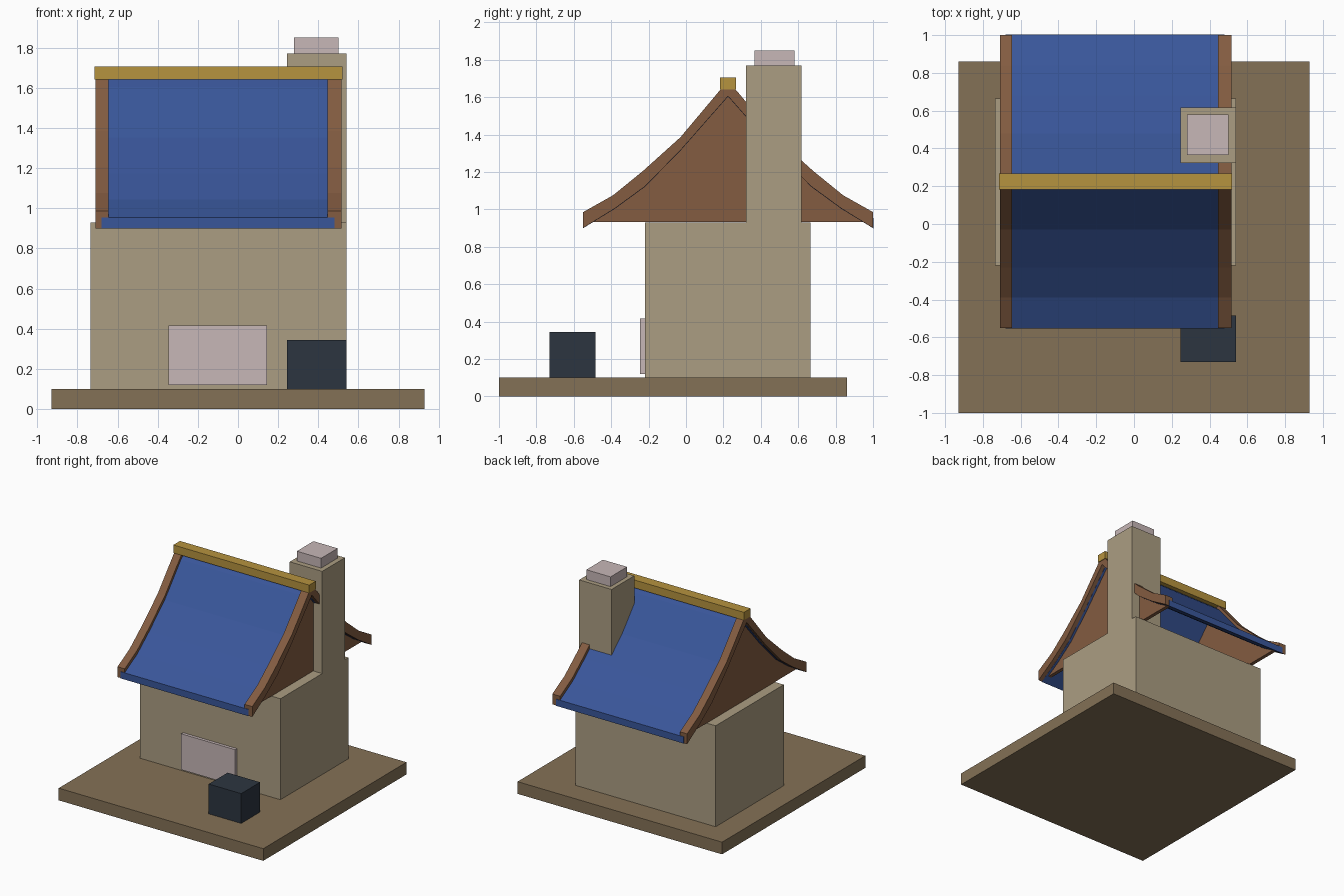
import bpy
import bmesh

cube = bpy.data.objects.get("Cube")
if cube:
    bpy.data.objects.remove(cube, do_unlink=True)


def material(name, rgb):
    """Make a flat material from display RGB (0-255), stored as linear."""
    linear = [((c / 255 + 0.055) / 1.055) ** 2.4 for c in rgb] + [1.0]
    mat = bpy.data.materials.new(name)
    mat.use_nodes = True
    mat.diffuse_color = linear
    mat.node_tree.nodes["Principled BSDF"].inputs["Base Color"].default_value = linear
    return mat


earth = material("earth_brown", (132, 113, 86))
plaster = material("plaster_beige", (171, 157, 130))
tile = material("tile_blue", (57, 86, 154))
timber = material("timber_brown", (131, 92, 65))
gold = material("ridge_gold", (182, 147, 62))
pale = material("pale_pink", (199, 183, 183))
slate = material("dark_slate", (44, 53, 64))


def prism(name, profile, x0, x1, mat):
    """Extrude a closed (y, z) profile from x0 to x1."""
    bm = bmesh.new()
    face = bm.faces.new([bm.verts.new((x0, y, z)) for y, z in profile])
    swept = bmesh.ops.extrude_face_region(bm, geom=[face])["geom"]
    verts = [v for v in swept if isinstance(v, bmesh.types.BMVert)]
    bmesh.ops.translate(bm, vec=(x1 - x0, 0, 0), verts=verts)
    bmesh.ops.recalc_face_normals(bm, faces=bm.faces)
    mesh = bpy.data.meshes.new(name)
    bm.to_mesh(mesh)
    bm.free()
    mesh.materials.append(mat)
    obj = bpy.data.objects.new(name, mesh)
    bpy.context.collection.objects.link(obj)
    return obj


def box(name, x, y, z, mat):
    corners = [(y[0], z[0]), (y[1], z[0]), (y[1], z[1]), (y[0], z[1])]
    return prism(name, corners, x[0], x[1], mat)


RIDGE_Y = 0.225


def both_slopes(half):
    """Mirror a front slope, eave to peak, over the ridge."""
    return half + [(2 * RIDGE_Y - y, z) for y, z in reversed(half[:-1])]


def shift(points, dz):
    return [(y, z + dz) for y, z in points]


# Ground slab, walls, doorway panel and yard block
box("ground_slab", (-0.93, 0.93), (-1.0, 0.86), (0, 0.1), earth)
box("walls", (-0.735, 0.54), (-0.22, 0.665), (0.1, 0.93), plaster)
box("front_panel", (-0.345, 0.145), (-0.245, -0.22), (0.12, 0.415), pale)
box("yard_block", (0.245, 0.54), (-0.73, -0.485), (0.1, 0.345), slate)

# Chimney with its pot
box("chimney", (0.245, 0.54), (0.322, 0.617), (0.93, 1.77), plaster)
box("chimney_pot", (0.28, 0.5), (0.365, 0.58), (1.77, 1.85), pale)

# Curved roof profile
outer = [(-0.55, 0.985), (-0.39, 1.075), (-0.23, 1.205), (-0.03, 1.385),
         (0.18, 1.635), (RIDGE_Y, 1.675)]
inner = [(-0.55, 0.9), (-0.38, 1.005), (-0.22, 1.122), (-0.03, 1.315),
         (RIDGE_Y, 1.605)]

# Blue roof sheet, a little below the edge boards
sheet_top = shift(outer, -0.032)
sheet_under = shift(inner, -0.002)
sheet_top[0] = (-0.552, sheet_top[0][1])
sheet_under[0] = (-0.552, sheet_under[0][1])
prism("roof_sheet", both_slopes(sheet_top) + both_slopes(sheet_under)[::-1],
      -0.68, 0.48, tile)

# Edge boards and gable walls at both ends
board = both_slopes(outer) + both_slopes(inner)[::-1]
gable = both_slopes([(-0.5, 0.931)] + shift(inner[1:], 0.01))
for side, edge, inside, wall in (("right", -0.71, -0.645, -0.655),
                                 ("left", 0.515, 0.445, 0.46)):
    prism(side + "_edge_board", board, edge, inside, timber)
    thickness = 0.03 if wall < 0 else -0.03
    prism(side + "_gable", gable, wall, wall + thickness, timber)

# Ridge beam
box("ridge_beam", (-0.715, 0.52), (0.182, 0.268), (1.64, 1.705), gold)
